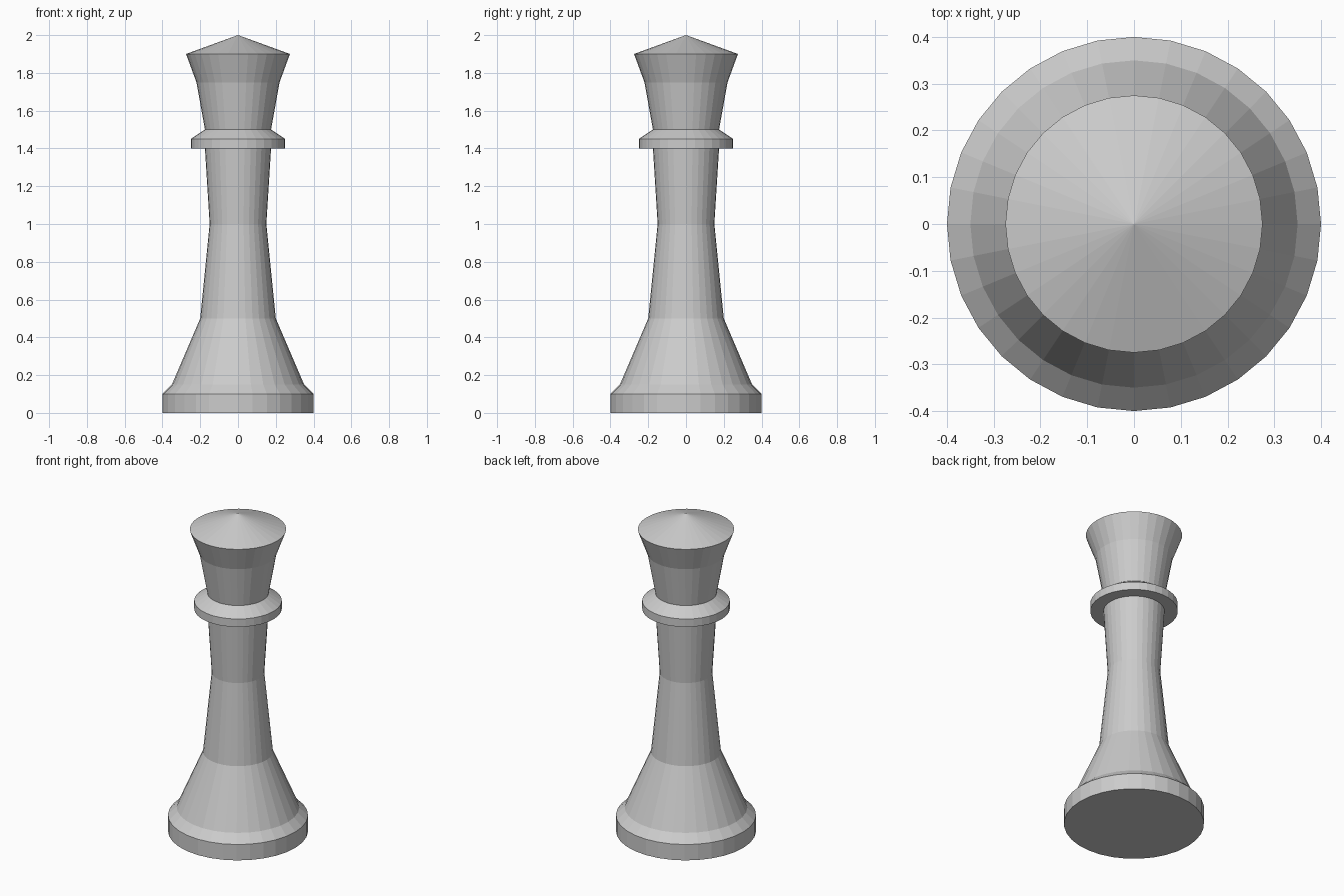
import bpy, bmesh
from math import cos, sin, tau

if "Cube" in bpy.data.objects:
    bpy.data.objects.remove(bpy.data.objects["Cube"])

SIDES = 32


def lathe(name, profile):
    """Revolve (radius, height) points about z; radius 0 makes a single pole."""
    bm = bmesh.new()
    rings = []
    for r, z in profile:
        n = SIDES if r else 1
        rings.append([bm.verts.new((r * cos(tau * i / SIDES), r * sin(tau * i / SIDES), z))
                      for i in range(n)])
    for low, high in zip(rings, rings[1:]):
        for i in range(SIDES):
            j = (i + 1) % SIDES
            if len(high) == 1:
                bm.faces.new((low[i], low[j], high[0]))
            else:
                bm.faces.new((low[i], low[j], high[j], high[i]))
    # flat underside
    bm.faces.new(rings[0][::-1])
    mesh = bpy.data.meshes.new(name)
    bm.to_mesh(mesh)
    bm.free()
    obj = bpy.data.objects.new(name, mesh)
    bpy.context.collection.objects.link(obj)
    return obj


lathe("chess_piece", [
    # base disc and bevel
    (0.40, 0.00), (0.40, 0.10), (0.35, 0.15),
    # flared foot and waisted stem
    (0.20, 0.50), (0.15, 1.00), (0.175, 1.40),
    # collar
    (0.25, 1.40), (0.25, 1.45), (0.175, 1.50),
    # flared head and conical cap
    (0.22, 1.75), (0.275, 1.90), (0.0, 2.00),
])
